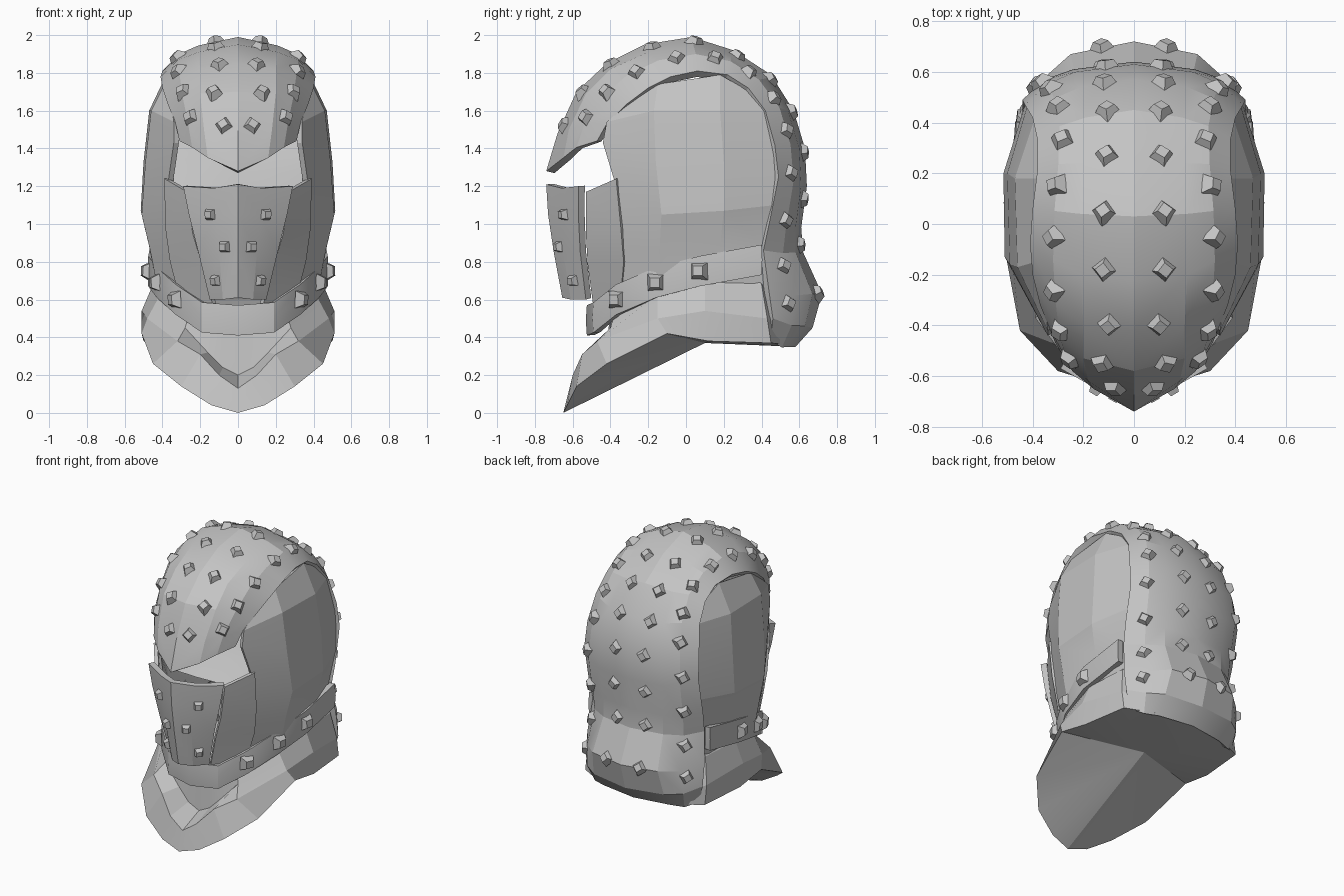
import bpy, bmesh, math
from mathutils import Vector, Matrix
from mathutils.bvhtree import BVHTree

steel = bpy.data.materials.new("grey steel")
steel.diffuse_color = (0.55, 0.55, 0.55, 1)
CORE = Vector((0, 0.05, 1.0))


def finish(name, bm, angle=25, thick=0):
    me = bpy.data.meshes.new(name)
    bm.to_mesh(me)
    bm.free()
    ob = bpy.data.objects.new(name, me)
    bpy.context.collection.objects.link(ob)
    me.materials.append(steel)
    bpy.ops.object.select_all(action='DESELECT')
    ob.select_set(True)
    bpy.context.view_layer.objects.active = ob
    if thick:
        mod = ob.modifiers.new("thickness", 'SOLIDIFY')
        mod.thickness = thick
        mod.offset = -1
        bpy.ops.object.modifier_apply(modifier=mod.name)
    bpy.ops.object.shade_smooth_by_angle(angle=math.radians(angle))
    return ob


def sheet(rows):
    """Grid through right-hand guide rows, mirrored to the left."""
    bm = bmesh.new()
    for s in (1, -1):
        vs = [[bm.verts.new((s * p[0], p[1], p[2])) for p in r] for r in rows]
        for a, b in zip(vs, vs[1:]):
            for i in range(len(a) - 1):
                bm.faces.new((a[i], a[i + 1], b[i + 1], b[i]))
    bmesh.ops.remove_doubles(bm, verts=bm.verts[:], dist=1e-4)
    bmesh.ops.recalc_face_normals(bm, faces=bm.faces[:])
    # each mirrored half is checked on its own, so separate plates both face outward
    for s in (1, -1):
        half = [f for f in bm.faces if f.calc_center_median().x * s > 0]
        if sum((f.calc_center_median() - CORE).dot(f.normal) * f.calc_area() for f in half) < 0:
            bmesh.ops.reverse_faces(bm, faces=half)
    return bm


def studs(name, tree, points, turn, size=0.056):
    """Low four-sided studs seated on a surface, both sides (turn 0 = diamond)."""
    bm = bmesh.new()
    for p in points:
        for s in (1, -1):
            loc, n, _, _ = tree.find_nearest(Vector((s * p[0], p[1], p[2])))
            up = Vector((0, 1, 0)) if abs(n.z) > 0.8 else Vector((0, 0, 1))
            right = up.cross(n).normalized()
            basis = Matrix((right, n.cross(right), n)).transposed().to_4x4()
            m = (Matrix.Translation(loc + n * 0.008) @ basis
                 @ Matrix.Rotation(math.radians(turn * s), 4, 'Z'))
            bmesh.ops.create_cone(bm, cap_ends=True, segments=4, radius1=size,
                                  radius2=size * 0.55, depth=0.044, matrix=m)
    finish(name, bm, 10)


# Hood: centre ridge, crease and rim guides from brow over crown to nape
ridge = [(0, y, z) for y, z in (
    (-.74, 1.28), (-.68, 1.48), (-.58, 1.70), (-.42, 1.85), (-.22, 1.95), (.03, 1.99),
    (.25, 1.92), (.45, 1.79), (.57, 1.60), (.63, 1.40), (.64, 1.20), (.61, .98),
    (.62, .85), (.72, .63), (.67, .45), (.58, .35))]
crease = [(.16, -.65, 1.35), (.18, -.62, 1.50), (.20, -.53, 1.69), (.20, -.40, 1.82),
          (.21, -.20, 1.91), (.21, .04, 1.945), (.20, .24, 1.89), (.19, .42, 1.77),
          (.21, .54, 1.60), (.23, .60, 1.40), (.24, .61, 1.20), (.23, .58, .98),
          (.23, .58, .85), (.25, .67, .63), (.27, .63, .46), (.25, .54, .35)]
rim = [(.31, -.47, 1.44), (.33, -.42, 1.53), (.37, -.32, 1.63), (.40, -.20, 1.72),
       (.41, -.08, 1.78), (.40, .06, 1.81), (.38, .22, 1.79), (.38, .33, 1.72),
       (.40, .42, 1.60), (.43, .47, 1.42), (.44, .49, 1.25), (.44, .44, 1.00),
       (.43, .41, .86), (.45, .44, .64), (.45, .46, .50), (.42, .45, .38)]
bulge = []
for c, r in zip(crease, rim):
    mid = (Vector(c) + Vector(r)) / 2
    bulge.append(mid + (mid - Vector((0, 0, 1.1))).normalized() * 0.024)
hood_bm = sheet([ridge, crease, bulge, rim])
hood_tree = BVHTree.FromBMesh(hood_bm)
finish("hood", hood_bm, 18, 0.045)

# Hood studs: an inner and an outer row on each side
inner = [(.08, -.66, 1.53), (.13, -.56, 1.71), (.10, -.40, 1.85), (.12, -.18, 1.94),
         (.12, .05, 1.97), (.11, .28, 1.90), (.11, .47, 1.78), (.12, .58, 1.60),
         (.11, .64, 1.38), (.12, .63, 1.13), (.11, .61, .89), (.13, .71, .64)]
outer = [(.26, -.54, 1.57), (.29, -.42, 1.70), (.31, -.26, 1.80), (.31, -.05, 1.87),
         (.30, .15, 1.87), (.28, .33, 1.80), (.30, .47, 1.67), (.34, .54, 1.50),
         (.36, .55, 1.27), (.36, .53, 1.02), (.36, .52, .78), (.38, .54, .58)]
studs("hood_inner_studs", hood_tree, inner, 8)
studs("hood_outer_studs", hood_tree, outer, 18)

# Side panels of the head, front edge to back edge
finish("side_panels", sheet([
    [(.35, -.33, 1.62), (.34, -.42, 1.54), (.34, -.44, 1.43), (.38, -.355, 1.15),
     (.36, -.335, .87), (.30, -.34, .56)],
    [(.39, -.15, 1.74), (.46, -.17, 1.60), (.49, -.16, 1.33), (.51, -.13, 1.05),
     (.465, -.14, .86), (.41, -.14, .58)],
    [(.38, .18, 1.79), (.47, .18, 1.60), (.50, .20, 1.33), (.515, .20, 1.07),
     (.47, .18, .88), (.42, .18, .60)],
    [(.36, .34, 1.70), (.39, .42, 1.60), (.42, .47, 1.36), (.43, .47, 1.10),
     (.41, .42, .88), (.41, .44, .60)]]), 12, 0.03)

# Sloping inner wall behind the eye opening
finish("eye_recess", sheet([
    [(0, -.46, 1.14), (0, -.33, 1.26), (0, -.20, 1.42), (0, -.10, 1.65)],
    [(.22, -.45, 1.14), (.21, -.33, 1.27), (.21, -.20, 1.43), (.21, -.10, 1.65)],
    [(.38, -.34, 1.17), (.38, -.30, 1.28), (.38, -.20, 1.44), (.38, -.10, 1.65)]]), 30)

# Face mask with a centre ridge
mask_bm = sheet([
    [(0, -.74, 1.21), (0, -.73, 1.05), (0, -.70, .85), (0, -.655, .61)],
    [(.13, -.66, 1.19), (.12, -.66, 1.05), (.10, -.65, .85), (.08, -.61, .60)],
    [(.29, -.57, 1.20), (.26, -.57, 1.05), (.21, -.56, .85), (.15, -.53, .60)]])
mask_tree = BVHTree.FromBMesh(mask_bm)
finish("face_mask", mask_bm, 15, 0.04)
studs("mask_studs", mask_tree, [(.15, -.65, 1.05), (.07, -.67, .88), (.12, -.6, .70)], 45, 0.045)

# Cheek plates running from the mask back to the side panels
finish("cheek_plates", sheet([
    [(.27, -.53, 1.17), (.24, -.53, .95), (.19, -.52, .78), (.13, -.49, .56)],
    [(.39, -.37, 1.24), (.385, -.345, .98), (.36, -.33, .80), (.30, -.35, .57)]]), 15, 0.025)

# Chin strap: a band swept around the jaw
path = [(0, -.525, .49), (.19, -.49, .505), (.33, -.37, .60), (.43, -.16, .69),
        (.475, .07, .75), (.465, .40, .81)]
strap_bm = sheet([[(x * k, y * k, z + h) for x, y, z in path]
                  for h, k in ((-.08, 1), (0, 1.01), (.08, 1))])
strap_tree = BVHTree.FromBMesh(strap_bm)
finish("chin_strap", strap_bm, 25, 0.04)
studs("strap_studs", strap_tree, [(.33, -.37, .60), (.43, -.16, .69), (.47, .07, .75)], 45, 0.065)

# Collar: underside fan, lower rim, upper edge and neck
lower = [(0, -.65, 0), (.14, -.63, .04), (.30, -.58, .14), (.45, -.42, .26), (.51, -.10, .42),
         (.50, .12, .38), (.46, .45, .37), (.28, .54, .36), (0, .58, .35)]
upper = [(0, -.61, .13), (.10, -.60, .20), (.20, -.55, .31), (.32, -.47, .38), (.48, -.15, .50),
         (.51, .10, .54), (.46, .43, .50), (.28, .56, .42), (0, .60, .40)]
neck = [(0, -.43, .20), (.08, -.43, .24), (.16, -.42, .32), (.28, -.40, .45), (.41, -.15, .63),
        (.45, .10, .68), (.43, .40, .68), (.25, .50, .60), (0, .50, .60)]
throat = [(x * .9, y * .93, max(z, .5) + .05) for x, y, z in neck]
finish("collar", sheet([[(0, .10, .37)] * 9, lower, upper, neck, throat]), 12)
